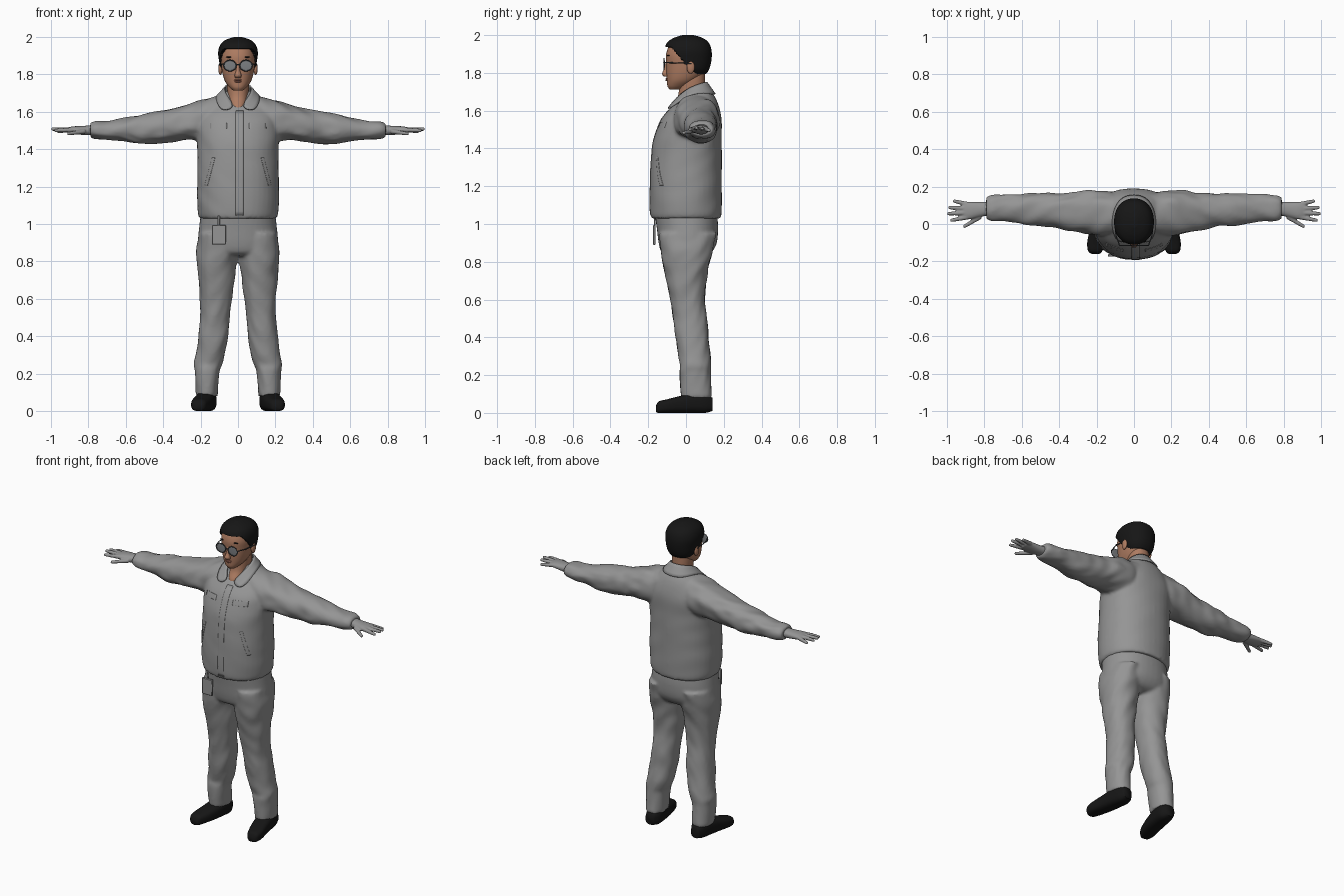
import bpy, bmesh, math
from mathutils import Vector, Matrix, noise

old = bpy.data.objects.get("Cube")
if old:
    bpy.data.objects.remove(old, do_unlink=True)


def material(name, colour):
    m = bpy.data.materials.new(name)
    m.use_nodes = True
    m.diffuse_color = (*colour, 1)
    bsdf = m.node_tree.nodes["Principled BSDF"]
    bsdf.inputs["Base Color"].default_value = (*colour, 1)
    bsdf.inputs["Roughness"].default_value = 0.8
    return m


GREY = material("workwear grey", (0.3, 0.3, 0.3))
SKIN = material("skin", (0.42, 0.2, 0.12))
LIP = material("lips", (0.33, 0.13, 0.09))
BLACK = material("black", (0.008, 0.008, 0.008))
FRAME = material("spectacle frame", (0.05, 0.055, 0.06))
LENS = material("lens", (0.2, 0.21, 0.22))
SIDES = (("left", 1), ("right", -1))


def finish(name, bm, mat, angle=50):
    bmesh.ops.recalc_face_normals(bm, faces=bm.faces)
    for f in bm.faces:
        f.smooth = True
    me = bpy.data.meshes.new(name)
    bm.to_mesh(me)
    bm.free()
    me.set_sharp_from_angle(angle=math.radians(angle))
    me.materials.append(mat)
    ob = bpy.data.objects.new(name, me)
    bpy.context.scene.collection.objects.link(ob)
    return ob


def fuse(ob, voxel, rounds):
    """Merge overlapping volumes into one soft skin."""
    r = ob.modifiers.new("fuse", "REMESH")
    r.mode, r.voxel_size, r.use_smooth_shade = "VOXEL", voxel, True
    s = ob.modifiers.new("soften", "SMOOTH")
    s.factor, s.iterations = 0.5, rounds


def spline(rows, steps):
    """Smoothly interpolate rows of numbers."""
    out = []
    for i in range(len(rows) - 1):
        p0, p1 = rows[max(i - 1, 0)], rows[i]
        p2, p3 = rows[i + 1], rows[min(i + 2, len(rows) - 1)]
        for k in range(steps):
            t = k / steps
            out.append([b + 0.5 * t * (c - a + t * (2 * a - 5 * b + 4 * c - d + t * (3 * (b - c) + d - a)))
                        for a, b, c, d in zip(p0, p1, p2, p3)])
    return out + [list(rows[-1])]


def loft(bm, axis, rows, side=1, power=2.2, fold=0, steps=6, n=40):
    """Rows: position on axis, then low/high bounds of the other two axes."""
    k = "xyz".index(axis)
    a, b = [i for i in range(3) if i != k]
    rings = []
    for t, a0, a1, b0, b1 in spline(rows, steps):
        ring = []
        for j in range(n):
            c, s = math.cos(math.tau * j / n), math.sin(math.tau * j / n)
            u = math.copysign(abs(c) ** (2 / power), c)
            v = math.copysign(abs(s) ** (2 / power), s)
            p = Vector()
            p[k] = t
            q = p * 12 + Vector((c, s, c - s)) * 1.2
            grow = 1 + fold * noise.noise(q + Vector((side * 7, 0, 0)))
            p[a] = (a0 + a1) / 2 + u * grow * (a1 - a0) / 2
            p[b] = (b0 + b1) / 2 + v * grow * (b1 - b0) / 2
            p.x *= side
            ring.append(bm.verts.new(p))
        rings.append(ring)
    for r, s in zip(rings, rings[1:]):
        for j in range(n):
            bm.faces.new((r[j], r[j - 1], s[j - 1], s[j]))
    bm.faces.new(rings[0])
    bm.faces.new(rings[-1])


def upright(bm, rows, **options):
    """Loft along z that is symmetric in x: rows of z, half width, front, back."""
    loft(bm, "z", [(z, -w, w, f, r) for z, w, f, r in rows], **options)


def rod(bm, p, q, r1, r2):
    p, q = Vector(p), Vector(q)
    turn = (q - p).to_track_quat("Z", "Y").to_matrix().to_4x4()
    bmesh.ops.create_cone(bm, cap_ends=True, segments=14, radius1=r1, radius2=r2,
                          depth=(q - p).length, matrix=Matrix.Translation((p + q) / 2) @ turn)


def ball(bm, loc, size):
    bmesh.ops.create_uvsphere(bm, u_segments=20, v_segments=12, radius=1,
                              matrix=Matrix.Translation(loc) @ Matrix.Diagonal((*size, 1)))


def box(bm, loc, size):
    bmesh.ops.create_cube(bm, size=1, matrix=Matrix.Translation(loc) @ Matrix.Diagonal((*size, 1)))


# Jacket: body and both sleeves fused together
bm = bmesh.new()
upright(bm, [(1.03, .205, -.185, .185), (1.07, .215, -.19, .19), (1.2, .22, -.19, .19),
             (1.35, .215, -.185, .19), (1.45, .22, -.17, .19), (1.54, .22, -.14, .19),
             (1.6, .2, -.095, .18), (1.66, .14, -.035, .16), (1.71, .085, 0, .13)], fold=.02)
for _, s in SIDES:
    loft(bm, "x", [(.1, -.05, .17, 1.46, 1.685), (.2, -.06, .18, 1.445, 1.665),
                   (.28, -.05, .175, 1.45, 1.64), (.36, -.035, .165, 1.44, 1.615),
                   (.45, -.015, .165, 1.43, 1.6), (.53, -.01, .165, 1.43, 1.585),
                   (.62, .005, .16, 1.445, 1.565), (.7, .015, .16, 1.45, 1.55),
                   (.76, .015, .155, 1.455, 1.55), (.79, .025, .145, 1.465, 1.54)], side=s, fold=.12)
jacket = finish("jacket", bm, GREY)
fuse(jacket, .01, 4)

# Trousers: seat and both legs fused together
bm = bmesh.new()
upright(bm, [(1.05, .2, -.165, .165), (.98, .208, -.155, .17), (.9, .215, -.145, .163),
             (.85, .205, -.13, .135), (.83, .16, -.1, .1)])
for _, s in SIDES:
    loft(bm, "z", [(.95, .02, .21, -.14, .16), (.86, .004, .22, -.135, .145),
                   (.78, .01, .22, -.12, .12), (.68, .022, .21, -.1, .105),
                   (.58, .035, .203, -.08, .1), (.48, .045, .205, -.065, .115),
                   (.4, .053, .213, -.055, .12), (.3, .07, .225, -.04, .13),
                   (.25, .085, .235, -.03, .13), (.21, .1, .23, -.035, .13),
                   (.08, .11, .225, -.025, .14)], side=s, fold=.07)
fuse(finish("trousers", bm, GREY), .01, 4)

# Shoes and gloved hands
for label, s in SIDES:
    bm = bmesh.new()
    loft(bm, "y", [(-.16, .185, .225, .005, .035), (-.145, .17, .245, 0, .06), (-.1, .15, .25, 0, .072),
                   (-.03, .13, .237, 0, .09), (.04, .118, .225, 0, .105), (.1, .115, .212, 0, .105),
                   (.14, .135, .195, .01, .08)], side=s, power=2.8)
    finish(label + "_shoe", bm, BLACK, 70)

    bm = bmesh.new()
    loft(bm, "x", [(.76, .05, .12, 1.475, 1.53), (.82, .038, .118, 1.475, 1.525),
                   (.88, .025, .118, 1.483, 1.522), (.915, .03, .115, 1.49, 1.515)], side=s)
    fingers = [((.89, .037, 1.503), (.975, .02, 1.5)), ((.9, .06, 1.505), (.99, .055, 1.508)),
               ((.9, .083, 1.505), (.985, .088, 1.505)), ((.89, .106, 1.503), (.96, .122, 1.495)),
               ((.82, .04, 1.495), (.905, -.012, 1.483))]
    for p, q in fingers:
        p, q = (Vector((s * v[0], v[1], v[2])) for v in (p, q))
        rod(bm, p, q, .013, .0095)
        ball(bm, q, (.0095,) * 3)
    fuse(finish(label + "_hand", bm, GREY), .005, 2)

# Shirt collar: a folded strip around the neck
half = [((0, .12, 1.755), (0, .165, 1.69)), ((.06, .095, 1.75), (.085, .14, 1.69)),
        ((.08, .03, 1.73), (.122, .04, 1.7)), ((.062, -.035, 1.69), (.115, -.05, 1.645)),
        ((.01, -.09, 1.625), (.085, -.105, 1.605))]
mirrored = [[(-x, y, z) for x, y, z in pair] for pair in half[:0:-1]]
bm = bmesh.new()
strip = [[bm.verts.new(p) for p in pair] for pair in mirrored + half]
for (a, b), (c, d) in zip(strip, strip[1:]):
    bm.faces.new((a, b, d, c))
collar = finish("collar", bm, GREY, 180)
collar.modifiers.new("round", "SUBSURF").levels = 2
collar.modifiers["round"].render_levels = 2
collar.modifiers.new("cloth", "SOLIDIFY").thickness = .008


def patch(name, x, z, w, h, slant=0):
    """Thin cloth piece that follows the jacket front."""
    bm = bmesh.new()
    bmesh.ops.create_grid(bm, x_segments=8, y_segments=24, size=.5)
    for v in bm.verts:
        v.co = (x + v.co.x * w + v.co.y * slant, -.5, z + v.co.y * h)
    ob = finish(name, bm, GREY)
    wrap = ob.modifiers.new("wrap", "SHRINKWRAP")
    wrap.target, wrap.wrap_method, wrap.wrap_mode = jacket, "PROJECT", "ABOVE_SURFACE"
    wrap.use_project_y, wrap.offset = True, .002
    ob.modifiers.new("cloth", "SOLIDIFY").thickness = .006


patch("front_placket", .008, 1.325, .04, .56)
for label, s in SIDES:
    patch(label + "_chest_flap", s * .105, 1.525, .09, .03, 0)
    patch(label + "_pocket_welt", s * .15, 1.28, .016, .15, -s * .04)

# Badge hanging from the waist
bm = bmesh.new()
box(bm, (-.102, -.168, .942), (.074, .014, .105))
box(bm, (-.102, -.165, 1.015), (.014, .008, .06))
badge = finish("badge", bm, GREY, 30)
badge.modifiers.new("edge", "BEVEL").width = .003

# Head, neck, nose and ears
bm = bmesh.new()
upright(bm, [(1.713, .025, -.088, -.03), (1.73, .045, -.098, .01), (1.76, .068, -.101, .06),
             (1.8, .082, -.104, .1), (1.85, .09, -.105, .12), (1.9, .093, -.105, .125),
             (1.95, .08, -.085, .11), (1.985, .045, -.04, .07)])
upright(bm, [(1.58, .045, -.075, .08), (1.63, .048, -.07, .09), (1.68, .055, -.042, .1),
             (1.75, .06, -.035, .1), (1.8, .06, -.04, .1)])
upright(bm, [(1.78, .014, -.116, -.09), (1.795, .018, -.127, -.09), (1.82, .011, -.117, -.09),
             (1.86, .008, -.106, -.09)], n=16)
for _, s in SIDES:
    ball(bm, (s * .094, .025, 1.83), (.011, .021, .034))
finish("head", bm, SKIN)

# Hair: a cap tucked under the skin below the hairline
bm = bmesh.new()
upright(bm, [(1.785, .06, 0, .1), (1.82, .088, -.06, .123), (1.87, .101, -.1, .135),
             (1.92, .106, -.112, .135), (1.96, .093, -.1, .12), (1.985, .065, -.065, .088),
             (2.0, .02, -.02, .04)], steps=10, n=72)
for v in bm.verts:
    hairline = min(max(1.935 - (v.co.y + .08) * 1.25, 1.795), 1.935)
    if v.co.z < hairline:
        v.co.x *= .7
        v.co.y = .02 + (v.co.y - .02) * .7
finish("hair", bm, BLACK)

# Mouth and eyebrows
bm = bmesh.new()
ball(bm, (0, -.1, 1.769), (.023, .009, .004))
ball(bm, (0, -.1, 1.761), (.019, .009, .005))
finish("lips", bm, LIP)
bm = bmesh.new()
for _, s in SIDES:
    ball(bm, (s * .042, -.092, 1.892), (.023, .008, .004))
finish("eyebrows", bm, BLACK)

# Spectacles: rims, bridge, temples and thin lenses
rims, lenses = bmesh.new(), bmesh.new()
for _, s in SIDES:
    loop = [Vector((s * .043 + .034 * math.cos(a), -.116, 1.847 + .029 * math.sin(a)))
            for a in (math.tau * i / 20 for i in range(20))]
    for i in range(20):
        rod(rims, loop[i - 1], loop[i], .0028, .0028)
    rod(rims, (s * .077, -.116, 1.855), (s * .097, -.06, 1.853), .003, .003)
    rod(rims, (s * .097, -.06, 1.853), (s * .101, .03, 1.85), .003, .003)
    ball(lenses, (s * .043, -.114, 1.847), (.034, .002, .029))
rod(rims, (-.01, -.118, 1.853), (.01, -.118, 1.853), .003, .003)
finish("spectacle_frame", rims, FRAME)
finish("spectacle_lenses", lenses, LENS)
